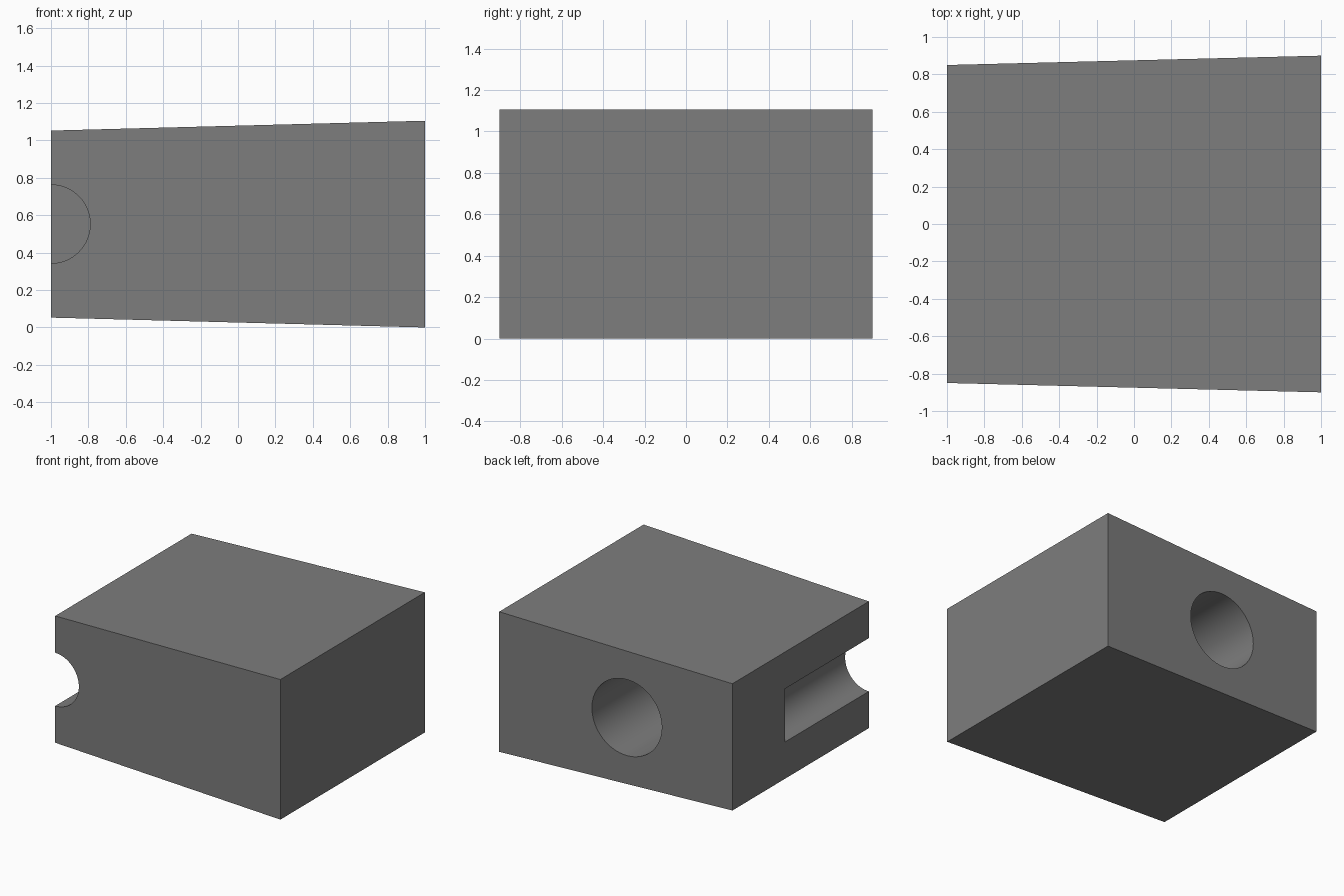
import bpy, bmesh, math

if "Cube" in bpy.data.objects:
    bpy.data.objects.remove(bpy.data.objects["Cube"])

MID_Z = 0.5525


def tapered_block(name, sections):
    """Loft rectangular sections (x, half_y, half_z) along x."""
    bm = bmesh.new()
    loops = [[bm.verts.new((x, sy * hy, MID_Z + sz * hz))
              for sy, sz in ((-1, -1), (1, -1), (1, 1), (-1, 1))]
             for x, hy, hz in sections]
    bm.faces.new(loops[0])
    bm.faces.new(loops[-1])
    for a, b in zip(loops, loops[1:]):
        for i in range(4):
            j = (i + 1) % 4
            bm.faces.new((a[i], a[j], b[j], b[i]))
    bmesh.ops.recalc_face_normals(bm, faces=bm.faces)
    mesh = bpy.data.meshes.new(name)
    bm.to_mesh(mesh)
    bm.free()
    obj = bpy.data.objects.new(name, mesh)
    bpy.context.collection.objects.link(obj)
    return obj


def bore(target, name, x, radius, y0, y1):
    """Cut a round bore running along y."""
    bpy.ops.mesh.primitive_cylinder_add(
        vertices=64, radius=radius, depth=y1 - y0,
        location=(x, (y0 + y1) / 2, MID_Z), rotation=(math.pi / 2, 0, 0))
    cutter = bpy.context.object
    cutter.name = name
    cutter.hide_render = True
    cutter.data.materials.append(target.data.materials[0])
    mod = target.modifiers.new(name, 'BOOLEAN')
    mod.operation = 'DIFFERENCE'
    mod.solver = 'EXACT'
    mod.object = cutter
    bpy.ops.object.select_all(action='DESELECT')
    bpy.context.view_layer.objects.active = target
    target.select_set(True)
    bpy.ops.object.modifier_apply(modifier=mod.name)
    bpy.data.objects.remove(cutter, do_unlink=True)


# Main body, narrowing slightly towards -x, in dark grey
block = tapered_block("tapered_block", [(-1, 0.85, 0.5), (1, 0.90, 0.5525)])
dark_grey = bpy.data.materials.new("dark_grey")
dark_grey.diffuse_color = (0.205, 0.205, 0.205, 1)
dark_grey.use_nodes = True
dark_grey.node_tree.nodes["Principled BSDF"].inputs["Base Color"].default_value = dark_grey.diffuse_color
block.data.materials.append(dark_grey)

# Half-round groove in the small end, open at the front
bore(block, "end_groove", -1.0, 0.21, -1.2, 0.195)

# Blind round hole in the back face
bore(block, "back_hole", -0.095, 0.30, -0.195, 1.2)

bpy.ops.object.shade_smooth_by_angle(angle=math.radians(30))
